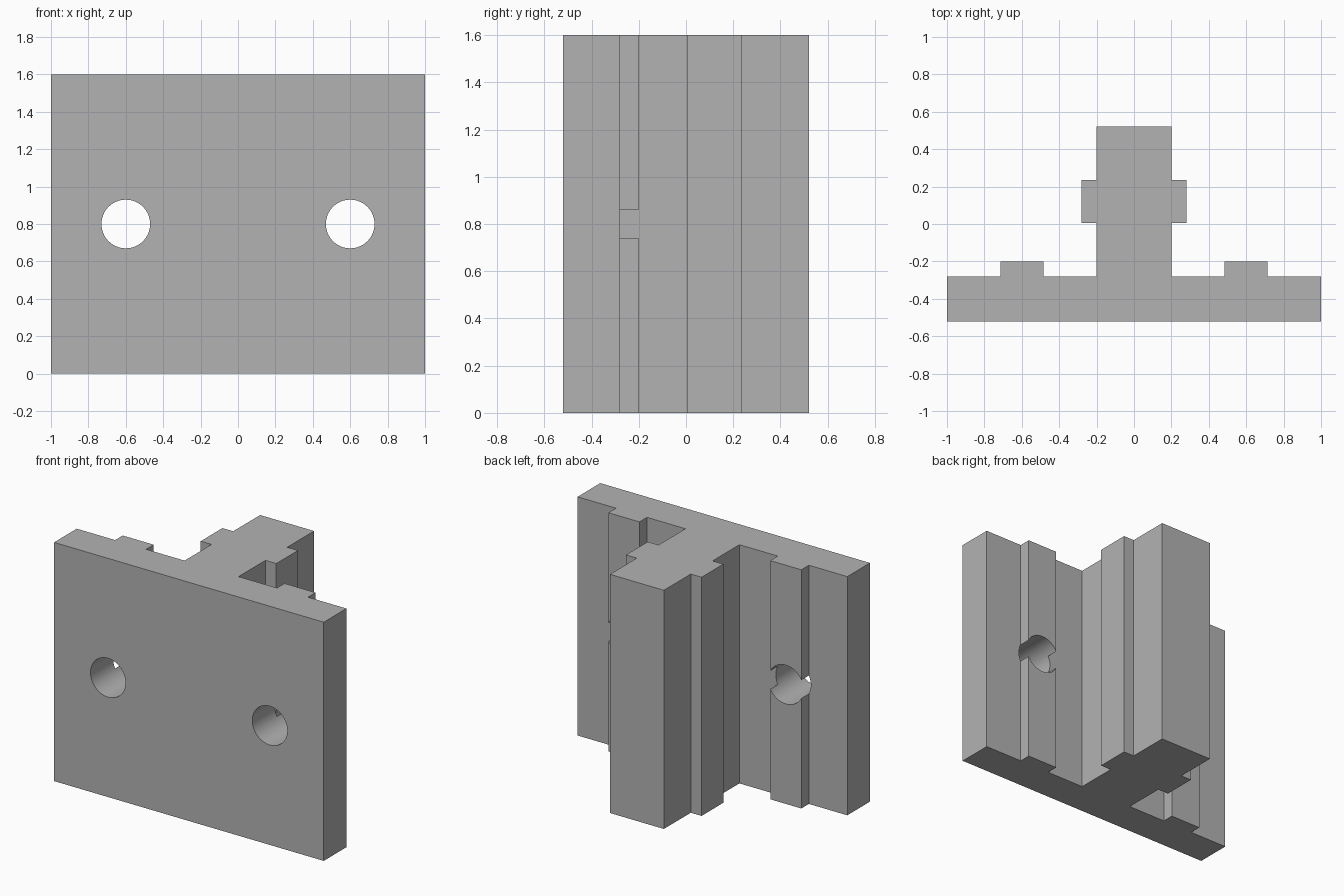
import bpy
import bmesh
import math

old = bpy.data.objects.get("Cube")
if old:
    bpy.data.objects.remove(old, do_unlink=True)

HEIGHT = 1.6

grey = bpy.data.materials.new("plain grey")
grey.use_nodes = True
colour = (0.45, 0.45, 0.45, 1)
grey.diffuse_color = colour
grey.node_tree.nodes["Principled BSDF"].inputs["Base Color"].default_value = colour

# Half of the cross-section: plate, raised strip, stem with side rib
half = [(1, -0.52), (1, -0.28), (0.715, -0.28), (0.715, -0.2),
        (0.485, -0.2), (0.485, -0.28), (0.2, -0.28), (0.2, 0.005),
        (0.28, 0.005), (0.28, 0.235), (0.2, 0.235), (0.2, 0.52)]
outline = half + [(-x, y) for x, y in reversed(half)]

# Extrude the mirrored profile upwards
bm = bmesh.new()
base = bm.faces.new([bm.verts.new((x, y, 0)) for x, y in outline])
top = bmesh.ops.extrude_face_region(bm, geom=[base])["geom"]
bmesh.ops.translate(bm, vec=(0, 0, HEIGHT),
                    verts=[g for g in top if isinstance(g, bmesh.types.BMVert)])
bmesh.ops.recalc_face_normals(bm, faces=bm.faces)
mesh = bpy.data.meshes.new("t_bracket")
bm.to_mesh(mesh)
bm.free()
mesh.materials.append(grey)
bracket = bpy.data.objects.new("t_bracket", mesh)
bpy.context.collection.objects.link(bracket)

# Bolt holes through the plate and raised strips
for side, name in ((1, "left"), (-1, "right")):
    bpy.ops.mesh.primitive_cylinder_add(
        vertices=64, radius=0.13, depth=0.6,
        location=(side * 0.6, -0.36, HEIGHT / 2), rotation=(math.pi / 2, 0, 0))
    cutter = bpy.context.object
    cutter.name = name + "_hole_cutter"
    cutter.hide_render = True
    cutter.data.materials.append(grey)
    cut = bracket.modifiers.new(name + "_hole", "BOOLEAN")
    cut.operation = "DIFFERENCE"
    cut.solver = "EXACT"
    cut.object = cutter
    bpy.ops.object.select_all(action="DESELECT")
    bracket.select_set(True)
    bpy.context.view_layer.objects.active = bracket
    bpy.ops.object.modifier_apply(modifier=cut.name)
    bpy.data.objects.remove(cutter, do_unlink=True)

# Smooth hole walls, sharp edges elsewhere
bpy.ops.object.shade_smooth_by_angle(angle=math.radians(30))
